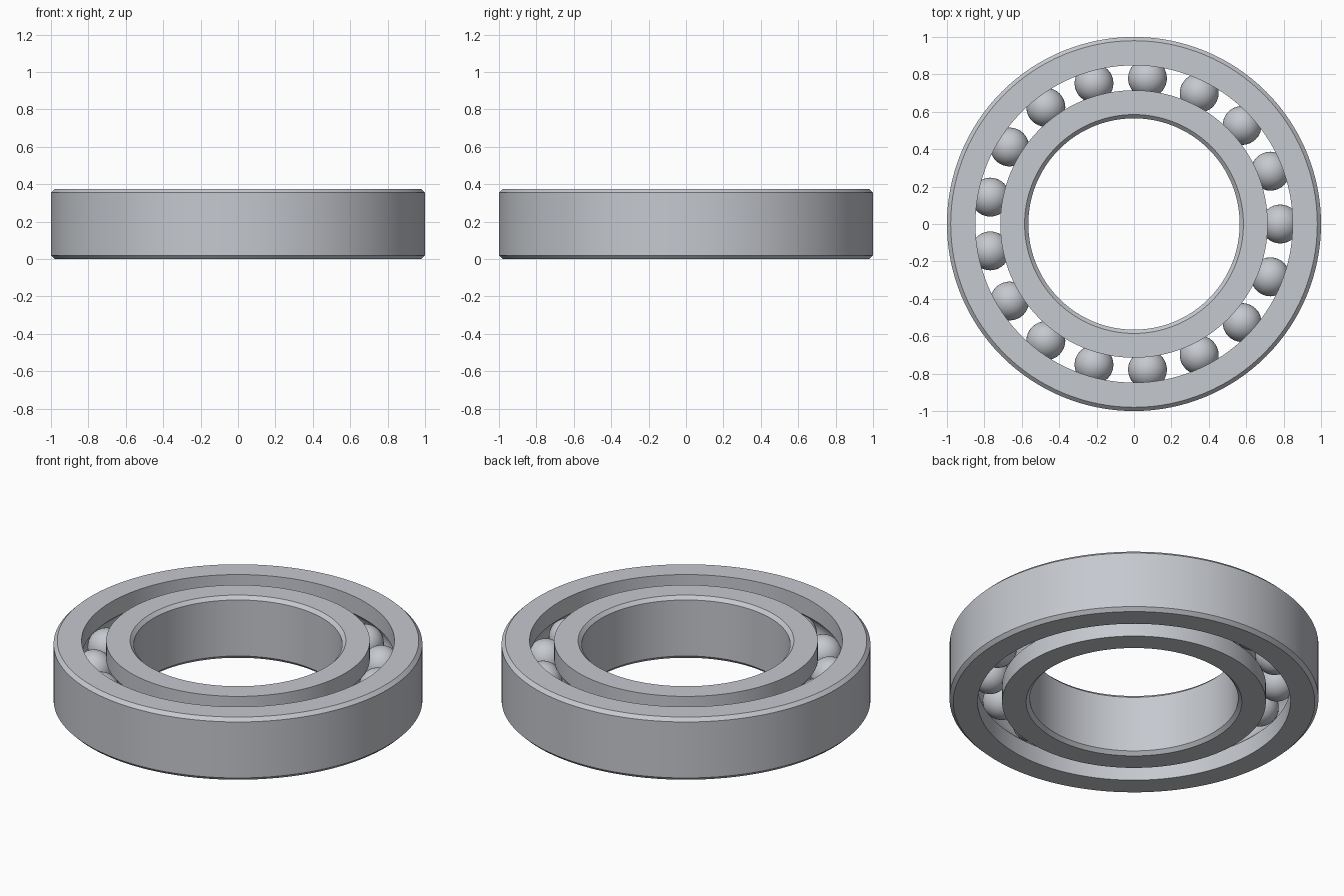
import bpy
import bmesh
from math import cos, sin, pi, radians, acos
from mathutils import Vector, Matrix

cube = bpy.data.objects.get("Cube")
if cube:
    bpy.data.objects.remove(cube, do_unlink=True)

HEIGHT = 0.375
MID = HEIGHT / 2
CHAMFER = 0.02
PITCH = 0.782          # radius of the circle of ball centres
BALL = 0.104
GROOVE = 0.106
BALL_COUNT = 17
SEGMENTS = 128

steel = bpy.data.materials.new("steel grey")
steel.use_nodes = True
colour = (0.56, 0.58, 0.62, 1)
steel.diffuse_color = colour
steel.node_tree.nodes["Principled BSDF"].inputs["Base Color"].default_value = colour


def finish(bm, name):
    bmesh.ops.recalc_face_normals(bm, faces=bm.faces)
    mesh = bpy.data.meshes.new(name)
    bm.to_mesh(mesh)
    bm.free()
    mesh.materials.append(steel)
    obj = bpy.data.objects.new(name, mesh)
    bpy.context.collection.objects.link(obj)
    bpy.ops.object.select_all(action="DESELECT")
    obj.select_set(True)
    bpy.context.view_layer.objects.active = obj
    bpy.ops.object.shade_smooth_by_angle(angle=radians(25))
    return obj


def race(name, plain, grooved):
    """Ring with chamfers on its plain wall and a ball groove in the other."""
    side = 1 if plain > grooved else -1
    profile = [(plain - side * CHAMFER, 0), (plain, CHAMFER),
               (plain, HEIGHT - CHAMFER), (plain - side * CHAMFER, HEIGHT),
               (grooved, HEIGHT)]
    # Groove arc, from its upper lip to its lower lip
    half = acos(abs(grooved - PITCH) / GROOVE)
    steps = 12
    for i in range(steps + 1):
        a = half * (1 - 2 * i / steps)
        profile.append((PITCH + side * GROOVE * cos(a), MID + GROOVE * sin(a)))
    profile.append((grooved, 0))

    # Revolve the closed profile about z
    bm = bmesh.new()
    loops = []
    for s in range(SEGMENTS):
        t = 2 * pi * s / SEGMENTS
        loops.append([bm.verts.new((r * cos(t), r * sin(t), z)) for r, z in profile])
    n = len(profile)
    for s in range(SEGMENTS):
        a, b = loops[s], loops[(s + 1) % SEGMENTS]
        for i in range(n):
            j = (i + 1) % n
            bm.faces.new((a[i], b[i], b[j], a[j]))
    return finish(bm, name)


# Rings
race("outer_race", 1.0, 0.848)
race("inner_race", 0.565, 0.715)

# Balls, evenly spaced in the groove
for k in range(BALL_COUNT):
    t = 2 * pi * k / BALL_COUNT
    centre = Vector((PITCH * cos(t), PITCH * sin(t), MID))
    bm = bmesh.new()
    bmesh.ops.create_uvsphere(bm, u_segments=32, v_segments=20, radius=BALL,
                              matrix=Matrix.Translation(centre))
    finish(bm, f"ball_{k + 1}")
